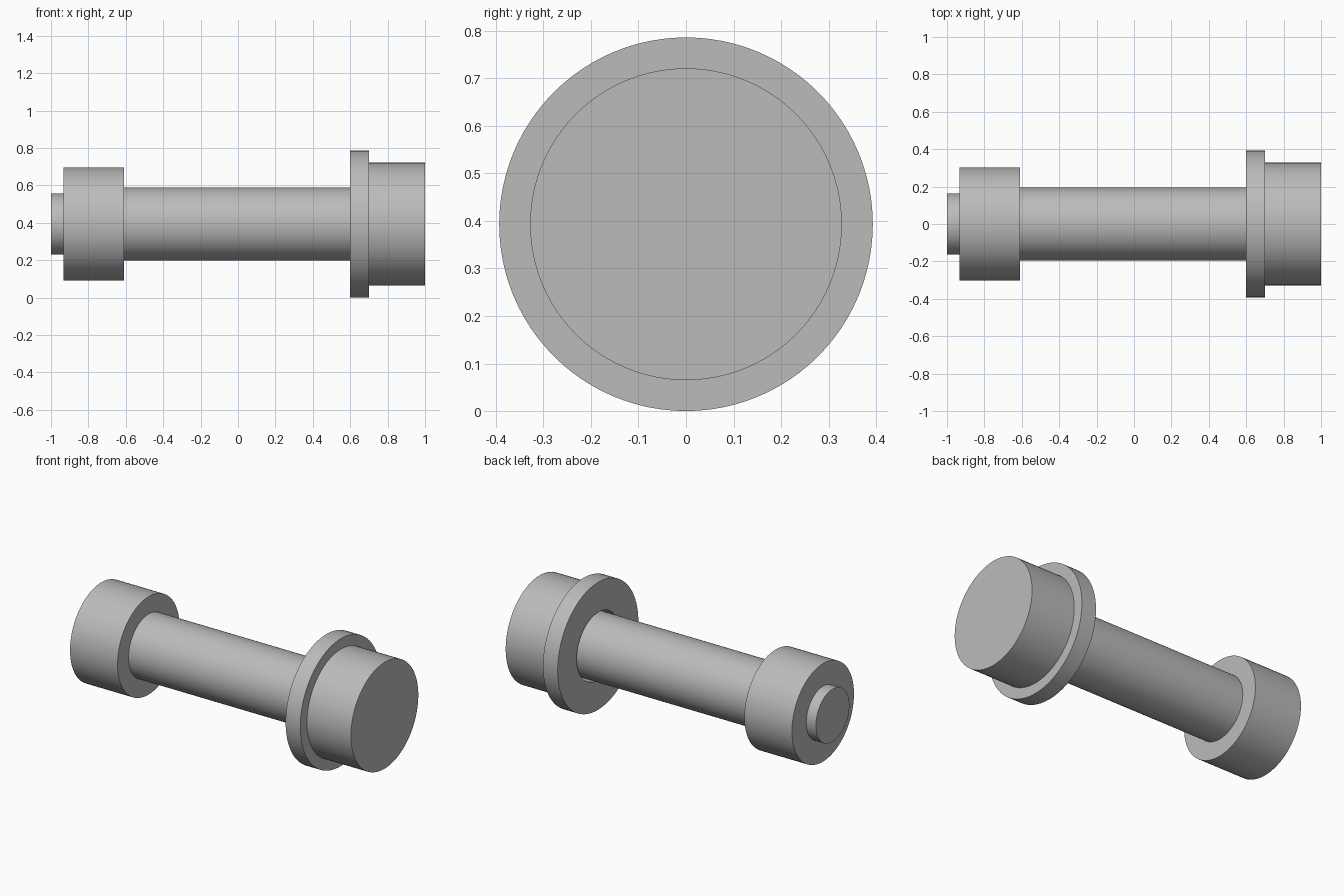
import bpy, bmesh, math
from mathutils import Matrix

cube = bpy.data.objects.get("Cube")
if cube:
    bpy.data.objects.remove(cube, do_unlink=True)

AXIS_Z = 0.393
SEGMENTS = 96

steel = bpy.data.materials.new("plain_grey")
steel.use_nodes = True
GREY = (0.5, 0.5, 0.5, 1)
steel.diffuse_color = GREY
steel.node_tree.nodes["Principled BSDF"].inputs["Base Color"].default_value = GREY


def turned_part(name, profile):
    """Revolve an (x, radius) profile around the shaft axis."""
    bm = bmesh.new()
    verts = [bm.verts.new((x, 0, r)) for x, r in profile]
    edges = [bm.edges.new(pair) for pair in zip(verts, verts[1:])]
    bmesh.ops.spin(bm, geom=verts + edges, cent=(0, 0, 0), axis=(1, 0, 0),
                   angle=math.tau, steps=SEGMENTS, use_duplicate=False)
    bmesh.ops.remove_doubles(bm, verts=bm.verts, dist=0.0001)
    bmesh.ops.recalc_face_normals(bm, faces=bm.faces)
    bmesh.ops.transform(bm, matrix=Matrix.Translation((0, 0, AXIS_Z)), verts=bm.verts)
    mesh = bpy.data.meshes.new(name)
    bm.to_mesh(mesh)
    bm.free()
    mesh.materials.append(steel)
    obj = bpy.data.objects.new(name, mesh)
    bpy.context.collection.objects.link(obj)
    bpy.ops.object.select_all(action="DESELECT")
    obj.select_set(True)
    bpy.context.view_layer.objects.active = obj
    bpy.ops.object.shade_smooth_by_angle(angle=math.radians(30))
    return obj


def disc(name, x0, x1, radius):
    return turned_part(name, [(x0, 0), (x0, radius), (x1, radius), (x1, 0)])


# Solid cylinders along the axis
disc("end_stub", -1.0, -0.934, 0.163)
disc("collar", -0.934, -0.61, 0.302)
disc("shaft", -0.61, 0.7, 0.195)
disc("head", 0.7, 1.0, 0.328)

# Flange with a slightly loose bore around the shaft
bore, rim = 0.208, 0.393
turned_part("flange", [(0.6, bore), (0.6, rim), (0.7, rim), (0.7, bore), (0.6, bore)])
